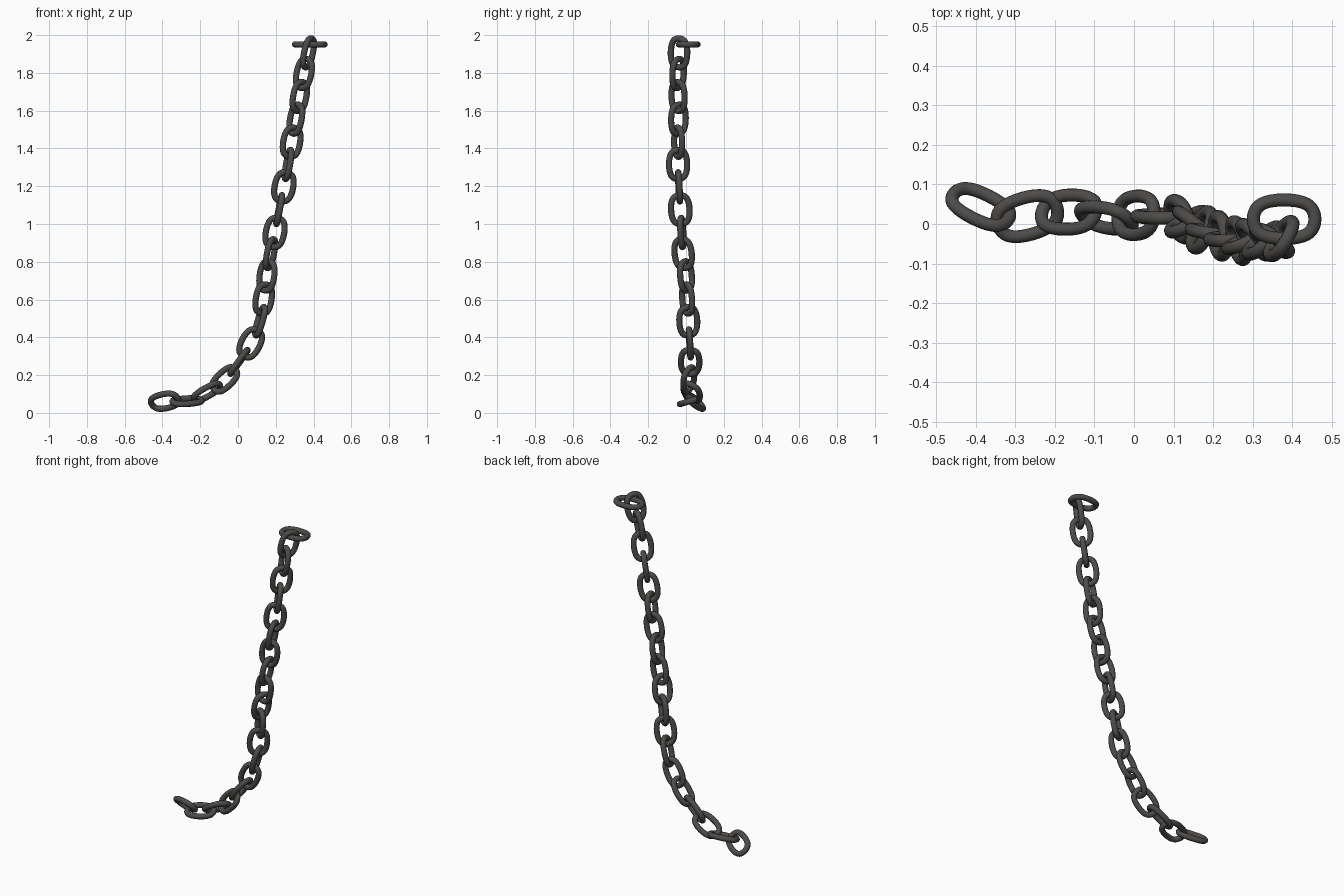
import bpy
from math import sin, cos, radians, pi, hypot
from mathutils import Vector, Matrix

if "Cube" in bpy.data.objects:
    bpy.data.objects.remove(bpy.data.objects["Cube"])

# Dark iron, the only colour
iron = bpy.data.materials.new("dark_iron")
iron.diffuse_color = (0.075, 0.072, 0.068, 1)
iron.use_nodes = True
iron.node_tree.nodes["Principled BSDF"].inputs["Base Color"].default_value = iron.diffuse_color

# One link: a torus pulled apart along x into a rounded oval
BEND, WIRE, STRETCH = 0.049, 0.0165, 0.029
bpy.ops.mesh.primitive_torus_add(major_segments=40, minor_segments=14,
                                 major_radius=BEND, minor_radius=WIRE)
end_ring = bpy.context.object
end_ring.name = "top_ring"
mesh = end_ring.data
mesh.name = "chain_link"
for v in mesh.vertices:
    c = v.co.x / hypot(v.co.x, v.co.y)
    v.co.x += STRETCH * sin(pi / 2 * max(-1, min(1, c / 0.85)))
for p in mesh.polygons:
    p.use_smooth = True
mesh.materials.append(iron)


def place(obj, centre, along, across):
    """Long axis follows along, the oval's width follows across."""
    a = Vector(along).normalized()
    w = Vector(across)
    w = (w - a * w.dot(a)).normalized()
    rot = Matrix((a, w, a.cross(w))).transposed().to_4x4()
    obj.matrix_world = Matrix.Translation(centre) @ rot


def new_link(name):
    obj = bpy.data.objects.new(name, mesh)
    bpy.context.collection.objects.link(obj)
    return obj


# Top ring lies flat
place(end_ring, (0.38, 0.012, 1.951), (1, 0, 0), (0, 1, 0))

# Hanging links from top to bottom: centre x, y, z and roll in degrees
links = [
    (0.373, -0.037, 1.906, 62), (0.349, -0.042, 1.797, -38),
    (0.327, -0.042, 1.675, 45), (0.306, -0.040, 1.555, -52),
    (0.284, -0.042, 1.433, 25), (0.265, -0.042, 1.315, -78),
    (0.243, -0.037, 1.197, 4), (0.218, -0.030, 1.076, -86),
    (0.196, -0.022, 0.955, -8), (0.172, -0.015, 0.843, 68),
    (0.153, 0.000, 0.725, -38), (0.136, 0.006, 0.603, 32),
    (0.117, 0.012, 0.485, 105), (0.067, 0.020, 0.368, 4),
    (0.005, 0.022, 0.270, 85), (-0.070, 0.015, 0.177, -35),
    (-0.165, 0.030, 0.110, 62), (-0.270, 0.020, 0.062, 108),
]
tail = Vector((-0.388, 0.043, 0.062))
points = [Vector(l[:3]) for l in links] + [tail]
Y = Vector((0, 1, 0))
for i, (x, y, z, roll) in enumerate(links):
    along = (points[max(i - 1, 0)] - points[i + 1]).normalized()
    if i == len(links) - 1:
        along = Vector((0.93, 0.27, 0.08))
    r = radians(roll)
    across = Y.cross(along) * cos(r) + Y * sin(r)
    place(new_link(f"link_{i + 1:02d}"), points[i], along, across)

# Last link rests tilted on the ground
place(new_link("tail_link"), tail, (-0.87, 0.45, -0.23), (-0.42, -0.56, 0.70))
